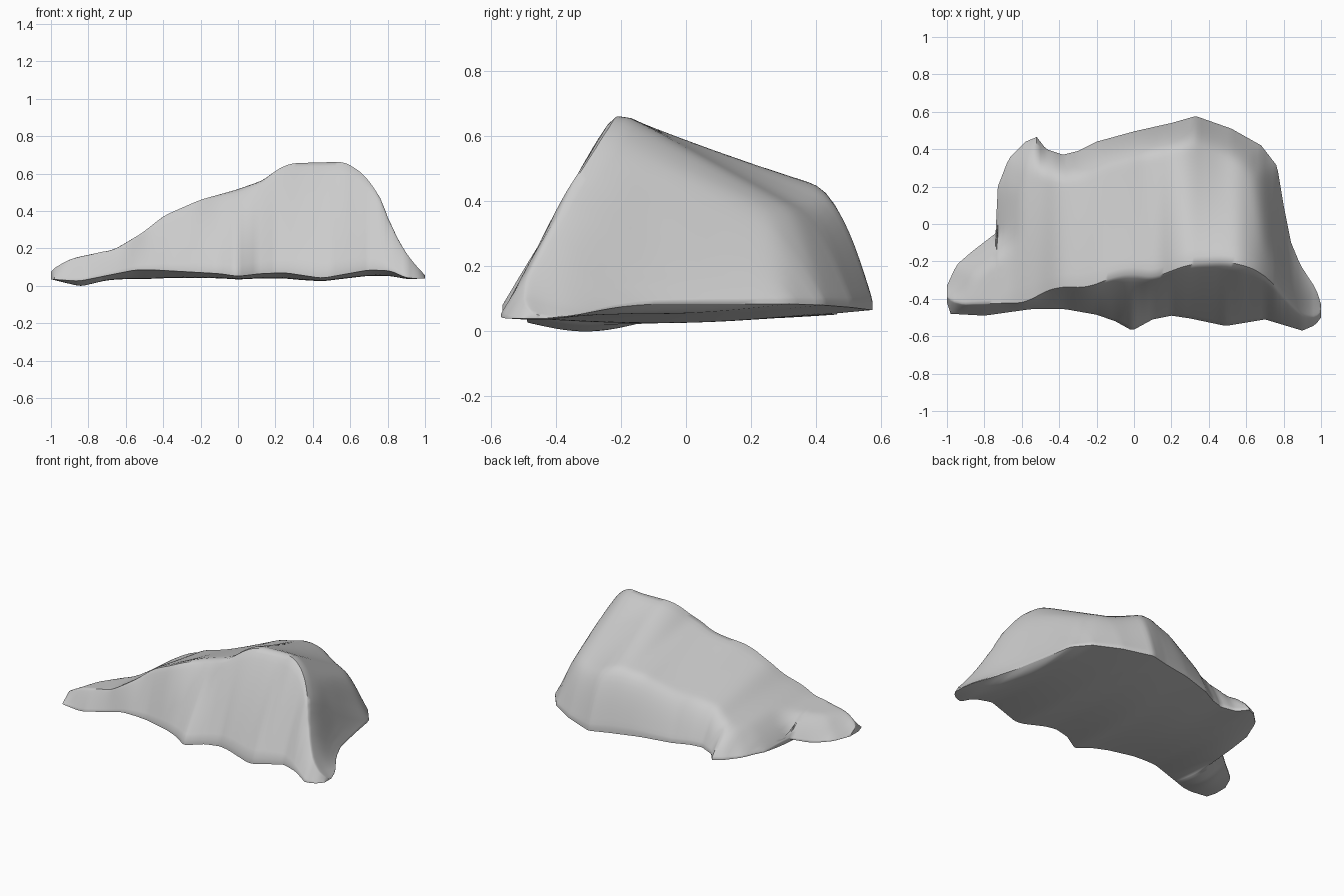
import bpy, bmesh, math
from mathutils import Vector

if "Cube" in bpy.data.objects:
    bpy.data.objects.remove(bpy.data.objects["Cube"])

# Plan outline: front edge and back edge, both left to right (x, y)
FRONT = [(-1, -.42), (-.98, -.48), (-.8, -.49), (-.55, -.455), (-.37, -.455), (-.2, -.485),
         (-.1, -.52), (-.01, -.57), (.1, -.51), (.2, -.49), (.3, -.505), (.49, -.545),
         (.7, -.51), (.8, -.54), (.9, -.57), (.97, -.54), (1, -.5)]
BACK = [(-1, -.33), (-.95, -.22), (-.87, -.15), (-.74, -.05), (-.728, .2), (-.67, .35),
        (-.58, .44), (-.52, .465), (-.47, .40), (-.38, .37), (-.3, .39), (-.2, .44), (0, .495),
        (.2, .54), (.33, .577), (.52, .51), (.68, .42), (.765, .31), (.80, .1), (.84, -.1),
        (.89, -.22), (.975, -.35), (1, -.43)]
# Crest line in plan (x, y) and in elevation (x, z)
CREST_Y = [(-1, -.39), (-.95, -.43), (-.57, -.42), (-.5, -.37), (-.4, -.335), (-.25, -.34),
           (-.1, -.28), (0, -.265), (.1, -.29), (.2, -.25), (.3, -.215), (.5, -.2), (.65, -.24),
           (.75, -.32), (.85, -.45), (.95, -.52), (1, -.47)]
CREST_Z = [(-1, .07), (-.96, .11), (-.88, .145), (-.66, .19), (-.5, .29), (-.4, .375), (-.2, .465),
           (0, .52), (.14, .57), (.2, .625), (.28, .665), (.57, .675), (.67, .61), (.75, .5),
           (.85, .25), (.92, .14), (1, .05)]
# Backward fall of the top surface per unit of y
FALL = [(-1, .03), (-.65, .03), (-.55, .08), (-.4, .16), (-.2, .23), (-.05, .21), (.1, .17),
        (.3, .37), (.5, .55), (.65, .55), (.75, .38), (.85, .1), (1, 0)]
# Height of the lower rim along front and back
RIM_F = [(-1, .03), (-.85, .02), (-.7, .05), (-.55, .08), (-.45, .08), (-.1, .06), (0, .045),
         (.12, .06), (.25, .065), (.45, .035), (.7, .08), (.82, .075), (.9, .035), (1, .035)]
RIM_B = [(-1, .03), (-.85, .02), (-.7, .06), (-.5, .045), (-.35, .06), (0, .075), (.33, .06),
         (.77, .08), (.85, .08), (1, .035)]


def lerp(tab, x):
    x = min(max(x, tab[0][0]), tab[-1][0])
    for (a, p), (b, q) in zip(tab, tab[1:]):
        if x <= b:
            return p + (q - p) * (x - a) / (b - a)


def soft(tab, x, w=.03):
    w = min(w, 1 - abs(x))
    return sum(lerp(tab, x + w * k / 3) for k in range(-3, 4)) / 7


def edge_distance(p):
    best = 9
    for a, b in zip(BACK, BACK[1:]):
        a, b = Vector(a), Vector(b)
        t = max(0, min(1, (p - a).dot(b - a) / (b - a).length_squared))
        best = min(best, (p - a - t * (b - a)).length)
    return best


NF, NB = 14, 30
xs = sorted({round(-1 + i * .02, 3) for i in range(101)} | {-.99, -.735, -.728, .99, .79, .77})

bm = bmesh.new()
top, bot = [], []
for x in xs:
    y0, y1, yc = lerp(FRONT, x), lerp(BACK, x), soft(CREST_Y, x, .05)
    yc = min(max(yc, y0 + .01), y1 - .01)
    h, rf, rb = soft(CREST_Z, x), soft(RIM_F, x), soft(RIM_B, x)
    fall = soft(FALL, x, .06)
    tcol, bcol = [], []
    for j in range(NF + NB + 1):
        if j <= NF:        # steep front face
            s = j / NF
            y = y0 + (yc - y0) * s
            crown, f = h, .06 + .94 * s * (1.1 - .1 * s * s)
        else:              # top sloping back, rolling over at the edge
            u = 1 - (1 - (j - NF) / NB) ** 1.5
            y = yc + (y1 - yc) * u
            crown = h - fall * (y - yc)
            d = min(1, edge_distance(Vector((x, y))) / .15)
            f = .08 + .92 * (1 - (1 - d) ** 2)
            f += (1 - f) * max(0, 1 - (y - yc) / .2) ** 2 * (1 - u)
        v = (y - y0) / (y1 - y0)
        rim = rf + (rb - rf) * v
        zt = rim + max(.012, crown - rim) * f
        zb = rim - .03 * math.sin(math.pi * v) * min(1, (1 - abs(x)) * 6)
        tcol.append(bm.verts.new((x, y, zt)))
        bcol.append(bm.verts.new((x, y, zb)))
    top.append(tcol)
    bot.append(bcol)

# Skin: top, underside, rim and end caps
for i in range(len(xs) - 1):
    for j in range(NF + NB):
        bm.faces.new((top[i][j], top[i + 1][j], top[i + 1][j + 1], top[i][j + 1]))
        bm.faces.new((bot[i][j], bot[i][j + 1], bot[i + 1][j + 1], bot[i + 1][j]))
    bm.faces.new((bot[i][0], bot[i + 1][0], top[i + 1][0], top[i][0]))
    bm.faces.new((top[i][-1], top[i + 1][-1], bot[i + 1][-1], bot[i][-1]))
for j in range(NF + NB):
    bm.faces.new((top[0][j], top[0][j + 1], bot[0][j + 1], bot[0][j]))
    bm.faces.new((top[-1][j + 1], top[-1][j], bot[-1][j], bot[-1][j + 1]))

# Gentle weathering of the upper surface, away from the notch
inner = [v for c in top[1:-1] for v in c[1:-1] if abs(v.co.x + .73) > .03]
for _ in range(4):
    bmesh.ops.smooth_vert(bm, verts=inner, factor=.4, use_axis_z=True)
low = min(v.co.z for v in bm.verts)
for v in bm.verts:
    v.co.z -= low
bmesh.ops.recalc_face_normals(bm, faces=bm.faces)

mesh = bpy.data.meshes.new("rock")
bm.to_mesh(mesh)
bm.free()
rock = bpy.data.objects.new("rock", mesh)
bpy.context.collection.objects.link(rock)
bpy.context.view_layer.objects.active = rock
rock.select_set(True)
bpy.ops.object.shade_smooth_by_angle(angle=math.radians(50))
